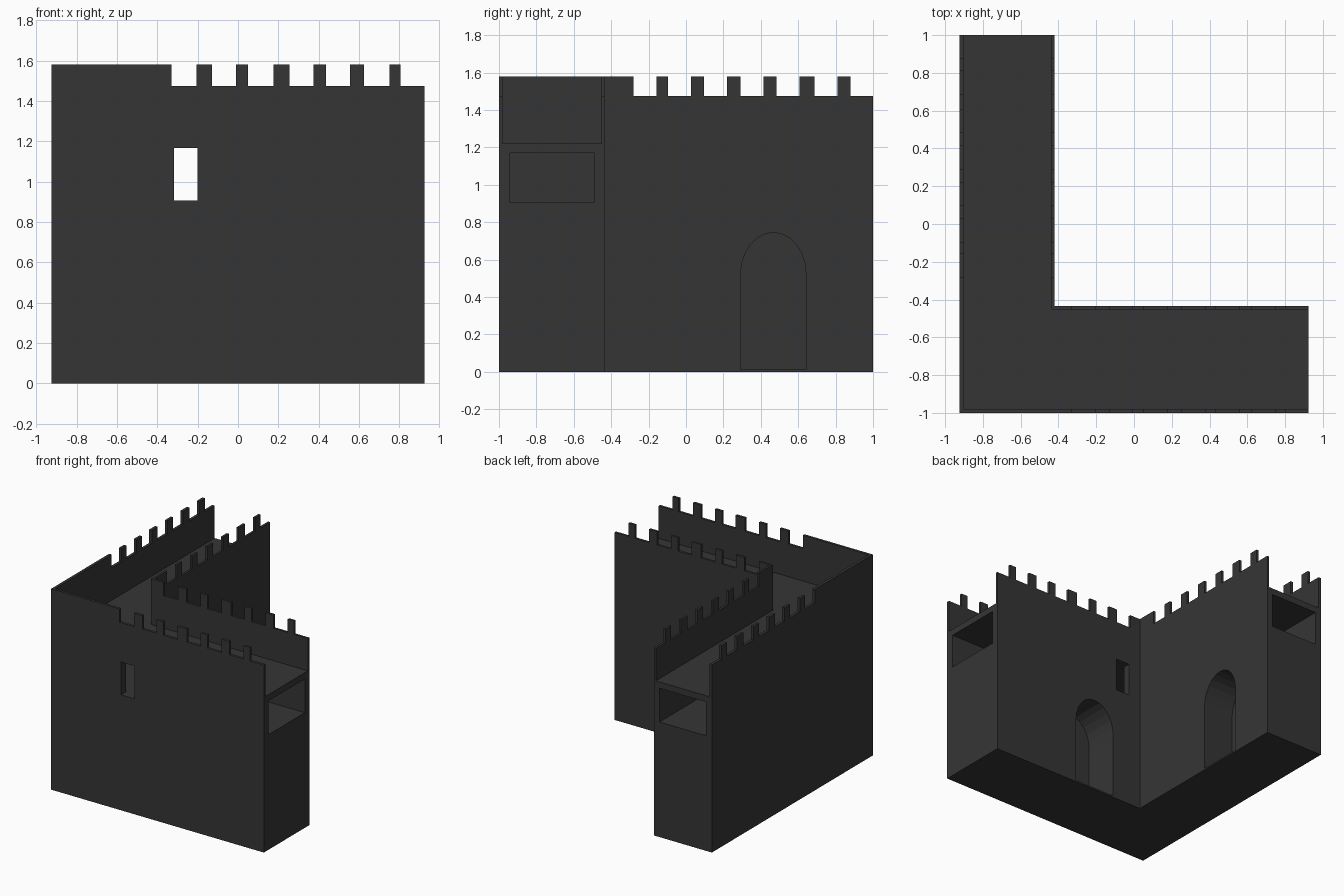
import bpy, bmesh, math

if "Cube" in bpy.data.objects:
    bpy.data.objects.remove(bpy.data.objects["Cube"])

X0, X1, Y0, Y1 = -0.925, 0.925, -1.0, 1.0     # outer footprint
XI, YI = -0.42, -0.435                        # inner faces of the two wings
TOP, NOTCH, WALK = 1.58, 1.475, 1.22

stone = bpy.data.materials.new("dark stone")
stone.diffuse_color = (0.036, 0.036, 0.036, 1)
stone.use_nodes = True
stone.node_tree.nodes["Principled BSDF"].inputs["Base Color"].default_value = stone.diffuse_color


def prism(name, pts, vec):
    """Extrude a flat polygon of 3D points along vec."""
    bm = bmesh.new()
    face = bm.faces.new([bm.verts.new(p) for p in pts])
    new = bmesh.ops.extrude_face_region(bm, geom=[face])["geom"]
    bmesh.ops.translate(bm, vec=vec, verts=[v for v in new if isinstance(v, bmesh.types.BMVert)])
    bmesh.ops.recalc_face_normals(bm, faces=bm.faces)
    me = bpy.data.meshes.new(name)
    bm.to_mesh(me)
    bm.free()
    ob = bpy.data.objects.new(name, me)
    bpy.context.collection.objects.link(ob)
    return ob


def box(name, xa, xb, ya, yb, za, zb):
    return prism(name, [(xa, ya, za), (xb, ya, za), (xb, yb, za), (xa, yb, za)], (0, 0, zb - za))


def ell(name, x0, y0, x1, y1, xi, yi, za, zb):
    """L-shaped block."""
    pts = [(x0, y0), (x1, y0), (x1, yi), (xi, yi), (xi, y1), (x0, y1)]
    return prism(name, [(x, y, za) for x, y in pts], (0, 0, zb - za))


def arch(c):
    """Round-headed doorway outline as (sideways, height) pairs."""
    pts = [(c - 0.175, 0.012), (c + 0.175, 0.012)]
    for i in range(13):
        a = math.pi * i / 12
        pts.append((c + 0.175 * math.cos(a), 0.52 + 0.225 * math.sin(a)))
    return pts


# Solid corner wall
wall = ell("corner_wall", X0, Y0, X1, Y1, XI, YI, 0, TOP)

cutters = [
    # Open walkway between thin parapets
    ell("walkway_cutter", X0 + 0.022, Y0 + 0.02, X1 + 0.1, Y1 + 0.1, XI - 0.018, YI - 0.018, WALK, TOP + 0.1),
    # Covered passage under the walkway
    ell("passage_cutter", X0 + 0.05, Y0 + 0.06, X1 + 0.1, Y1 + 0.1, XI - 0.05, YI - 0.055, 0.905, 1.17),
    # Window through both sides of the front wing
    box("window_cutter", -0.318, -0.2, Y0 - 0.1, YI + 0.1, 0.908, 1.166),
    # Arched door recesses in the inner faces
    prism("door_cutter_side", [(XI + 0.1, y, z) for y, z in arch(0.467)], (-0.36, 0, 0)),
    prism("door_cutter_back", [(x, YI + 0.1, z) for x, z in arch(0.007)], (0, -0.37, 0)),
]

# Crenel gaps along each wing (edges of the solid parts)
front = [-0.33, -0.205, -0.13, -0.01, 0.05, 0.175, 0.255, 0.375, 0.435, 0.555, 0.625, 0.75, 0.805, 1.1]
side = [-0.28, -0.158, -0.095, 0.028, 0.097, 0.218, 0.292, 0.415, 0.485, 0.607, 0.687, 0.81, 0.88, 1.1]
for a, b in zip(front[::2], front[1::2]):
    cutters.append(box("gap_cutter", a, b, Y0 - 0.1, YI + 0.05, NOTCH, TOP + 0.2))
for a, b in zip(side[::2], side[1::2]):
    cutters.append(box("gap_cutter", X0 - 0.1, XI + 0.05, a, b, NOTCH, TOP + 0.2))

for c in cutters:
    c.hide_render = True
    m = wall.modifiers.new(c.name, "BOOLEAN")
    m.operation, m.solver, m.object = "DIFFERENCE", "EXACT", c

# Bake the cuts and remove the helpers
bpy.context.view_layer.update()
baked = bpy.data.meshes.new_from_object(wall.evaluated_get(bpy.context.evaluated_depsgraph_get()))
wall.modifiers.clear()
wall.data = baked
for c in cutters:
    bpy.data.objects.remove(c)
wall.data.materials.clear()
wall.data.materials.append(stone)
for p in wall.data.polygons:
    p.material_index = 0
